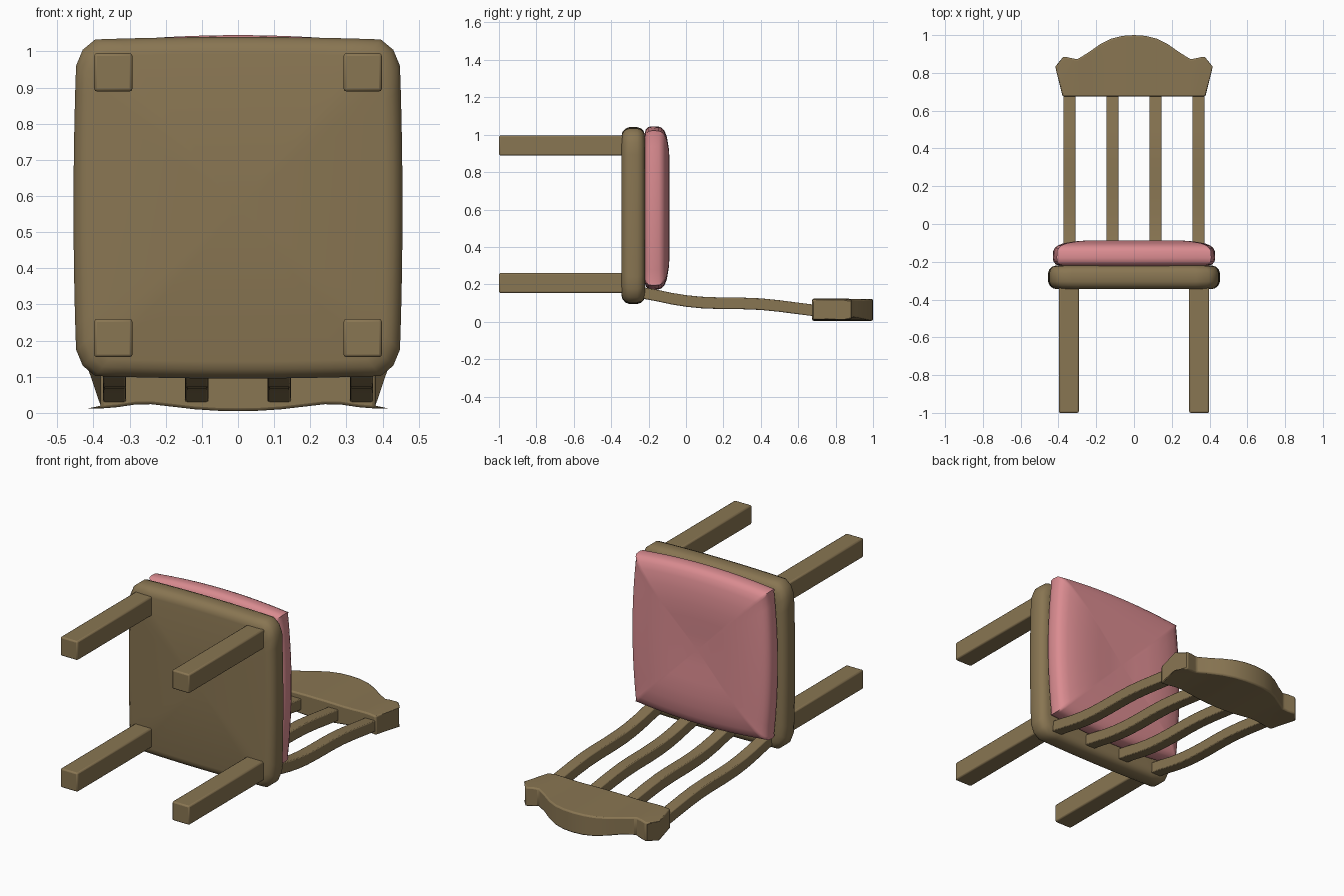
import bpy, bmesh, math

if "Cube" in bpy.data.objects:
    bpy.data.objects.remove(bpy.data.objects["Cube"])

def material(name, rgb):
    m = bpy.data.materials.new(name)
    m.diffuse_color = (*rgb, 1)
    m.use_nodes = True
    m.node_tree.nodes["Principled BSDF"].inputs["Base Color"].default_value = m.diffuse_color
    return m

WOOD = material("brown wood", (0.25, 0.18, 0.085))
PINK = material("pink fabric", (0.70, 0.26, 0.28))

def loft(name, rings, mat, bevel=0.0, segs=2, angle=40, cap_points=None):
    """Skin closed rings of equal length; cap with ngons or with centre points."""
    bm = bmesh.new()
    vs = [[bm.verts.new(p) for p in r] for r in rings]
    n = len(rings[0])
    for a, b in zip(vs, vs[1:]):
        for i in range(n):
            j = (i + 1) % n
            bm.faces.new((a[i], a[j], b[j], b[i]))
    for k, ring in enumerate((vs[0], vs[-1])):
        if cap_points:
            c = bm.verts.new(cap_points[k])
            for i in range(n):
                bm.faces.new((ring[i], ring[(i + 1) % n], c))
        else:
            bm.faces.new(ring)
    bmesh.ops.recalc_face_normals(bm, faces=bm.faces)
    me = bpy.data.meshes.new(name)
    bm.to_mesh(me)
    bm.free()
    ob = bpy.data.objects.new(name, me)
    bpy.context.collection.objects.link(ob)
    me.materials.append(mat)
    if bevel:
        mod = ob.modifiers.new("bevel", 'BEVEL')
        mod.width = bevel
        mod.segments = segs
        mod.limit_method = 'ANGLE'
        mod.angle_limit = math.radians(35)
    bpy.ops.object.select_all(action='DESELECT')
    ob.select_set(True)
    bpy.context.view_layer.objects.active = ob
    bpy.ops.object.shade_smooth_by_angle(angle=math.radians(angle))
    return ob

def outline(hx, hz, cut_x, cut_z, bow, steps=12):
    """Square with cut corners and slightly bowed sides, as (x, z) offsets."""
    ax, az = hx - cut_x, hz - cut_z
    sx, sz = hx - bow, hz - bow
    pts = []
    for i in range(steps + 1):
        t = -1 + 2 * i / steps
        pts.append((hx - bow * t * t, az * t))
    pts.append(((sx + ax) / 2 + 0.008, (sz + az) / 2 + 0.008))
    for i in range(steps + 1):
        t = 1 - 2 * i / steps
        pts.append((ax * t, hz - bow * t * t))
    pts.append((-(sx + ax) / 2 - 0.008, (sz + az) / 2 + 0.008))
    half = len(pts) // 2
    q = pts[:]
    return q + [(-x, -z) for x, z in q]

def slab(name, shape, zc, layers, mat, caps):
    rings = []
    for y, inset in layers:
        f = 1 - inset
        rings.append([(x * f, y, zc + z * f) for x, z in shape])
    return loft(name, rings, mat, angle=60, cap_points=[(0, c, zc) for c in caps])

# seat board
slab("seat", outline(0.455, 0.4725, 0.06, 0.08, 0.007), 0.5675,
     [(-0.345, 0.10), (-0.340, 0.055), (-0.325, 0.018), (-0.305, 0), (-0.26, 0),
      (-0.24, 0.015), (-0.226, 0.045), (-0.22, 0.09)], WOOD, (-0.345, -0.22))

# cushion with a shallow dip in the middle
slab("cushion", outline(0.43, 0.437, 0.035, 0.04, 0.022), 0.608,
     [(-0.222, 0.10), (-0.215, 0.04), (-0.20, 0.008), (-0.18, 0), (-0.145, 0.004),
      (-0.128, 0.022), (-0.114, 0.06), (-0.102, 0.13), (-0.092, 0.27), (-0.087, 0.42),
      (-0.089, 0.60), (-0.095, 0.80)], PINK, (-0.222, -0.098))

# legs
def square(xc, y, zc, hx, hz):
    return [(xc - hx, y, zc - hz), (xc + hx, y, zc - hz),
            (xc + hx, y, zc + hz), (xc - hx, y, zc + hz)]

for zc, part in ((0.207, "back_leg"), (0.942, "front_leg")):
    for s, side in ((-1, "left"), (1, "right")):
        loft(f"{part}_{side}", [square(s * 0.345, y, zc, 0.053, 0.053) for y in (-1.0, -0.30)],
             WOOD, bevel=0.008)

# curved back slats
PATH = [(-0.28, 0.165), (-0.22, 0.152), (-0.15, 0.139), (-0.08, 0.124), (0.0, 0.111),
        (0.08, 0.103), (0.18, 0.099), (0.3, 0.098), (0.4, 0.094), (0.5, 0.084),
        (0.6, 0.071), (0.72, 0.056)]
for i, x in enumerate((-0.342, -0.114, 0.114, 0.342)):
    loft(f"back_slat_{i + 1}", [square(x, y, z, 0.032, 0.031) for y, z in PATH],
         WOOD, bevel=0.005)

# head rail: columns of (bottom x, middle x, top x, middle y, top y, back z, front z)
COLS = [(0, 0, 0, 0.84, 1.0, 0.005, 0.122), (0.06, 0.06, 0.06, 0.84, 0.996, 0.006, 0.122),
        (0.12, 0.12, 0.12, 0.84, 0.981, 0.010, 0.121), (0.18, 0.18, 0.18, 0.82, 0.951, 0.017, 0.120),
        (0.24, 0.24, 0.24, 0.80, 0.909, 0.024, 0.121), (0.285, 0.295, 0.30, 0.79, 0.872, 0.023, 0.123),
        (0.33, 0.355, 0.335, 0.80, 0.879, 0.016, 0.123), (0.378, 0.422, 0.372, 0.835, 0.887, 0.012, 0.117)]
cols = [(-a, -b, -c, *r) for a, b, c, *r in reversed(COLS[1:])] + COLS
loft("head_rail", [[(a, 0.675, f), (b, m, f), (c, t, f), (c, t, k), (b, m, k), (a, 0.675, k)]
                   for a, b, c, m, t, k, f in cols], WOOD, bevel=0.008)
